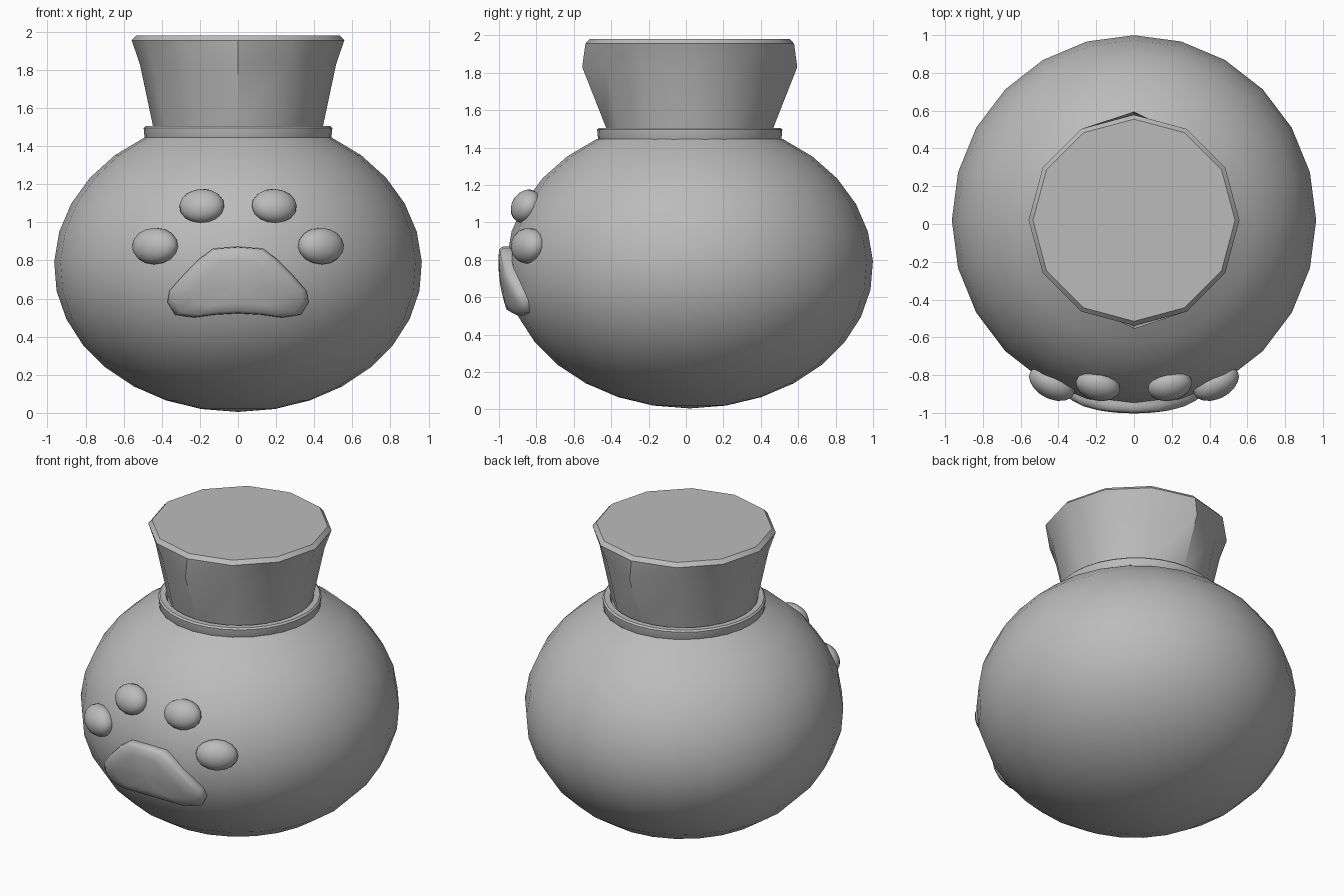
import bpy
import bmesh
import math
from mathutils import Vector, Matrix

if "Cube" in bpy.data.objects:
    bpy.data.objects.remove(bpy.data.objects["Cube"], do_unlink=True)

grey = bpy.data.materials.new("stone_grey")
grey.use_nodes = True
grey.diffuse_color = (0.5, 0.5, 0.5, 1)
grey.node_tree.nodes["Principled BSDF"].inputs["Base Color"].default_value = (0.5, 0.5, 0.5, 1)

CY, RX, RY = 0.02, 0.965, 0.98       # body centre and radii
MID, LOW, HIGH = 0.765, 0.76, 0.79


def finish(name, bm, angle=35):
    bmesh.ops.remove_doubles(bm, verts=bm.verts, dist=0.0005)
    bmesh.ops.recalc_face_normals(bm, faces=bm.faces)
    mesh = bpy.data.meshes.new(name)
    bm.to_mesh(mesh)
    bm.free()
    mesh.materials.append(grey)
    obj = bpy.data.objects.new(name, mesh)
    bpy.context.collection.objects.link(obj)
    bpy.ops.object.select_all(action='DESELECT')
    obj.select_set(True)
    bpy.context.view_layer.objects.active = obj
    bpy.ops.object.shade_smooth_by_angle(angle=math.radians(angle))
    return obj


def bridge(bm, rings):
    for a, b in zip(rings, rings[1:]):
        for i in range(len(a)):
            j = (i + 1) % len(a)
            bm.faces.new((a[i], a[j], b[j], b[i]))


def lathe(profile, sides, sx=1.0, sy=1.0):
    bm = bmesh.new()
    rings = []
    for r, z in profile:
        turn = [math.tau * i / sides for i in range(sides)]
        rings.append([bm.verts.new((r * sx * math.cos(t), CY + r * sy * math.sin(t), z))
                      for t in turn])
    bridge(bm, rings)
    return bm


def front_y(x, z):
    """Depth of the body's front surface."""
    h = HIGH if z > MID else LOW
    return CY - RY * math.sqrt(max(0, 1 - ((z - MID) / h) ** 2 - (x / RX) ** 2))


def front_normal(x, z):
    h = HIGH if z > MID else LOW
    return Vector((x / RX ** 2, (front_y(x, z) - CY) / RY ** 2, (z - MID) / h ** 2)).normalized()


# Round body, open under the collar
profile = []
for i in range(14):
    a = math.radians(-90 + 149.5 * i / 13)
    profile.append((math.cos(a), MID + math.sin(a) * (HIGH if a > 0 else LOW)))
finish("jar_body", lathe(profile, 24, RX, RY))

# Collar around the neck
finish("neck_collar", lathe([(0.47, 1.40), (0.49, 1.44), (0.495, 1.495), (0.485, 1.505),
                             (0.45, 1.505), (0.44, 1.48), (0, 1.48)], 32))

# Flared stopper, bulging slightly at its front and back corners
bm = lathe([(0, 1.45), (0.435, 1.45), (0.445, 1.5), (0.515, 1.83),
            (0.558, 1.955), (0.535, 1.98), (0, 1.98)], 12)
for v in bm.verts:
    if abs(v.co.z - 1.83) < 0.01 and abs(v.co.x) < 0.01:
        v.co.y = CY + math.copysign(0.575, v.co.y)
finish("stopper", bm)

# Four toe pads
for side, word in ((1, "left"), (-1, "right")):
    for kind, x, z, size in (("inner", 0.19, 1.085, (0.12, 0.095, 0.075)),
                             ("outer", 0.435, 0.875, (0.13, 0.097, 0.08))):
        n = front_normal(side * x, z)
        across = Vector((0, 0, 1)).cross(n).normalized()
        up = n.cross(across)
        frame = Matrix((across, up, n)).transposed().to_4x4()
        place = Matrix.Translation((side * x, front_y(side * x, z), z))
        bm = bmesh.new()
        bmesh.ops.create_uvsphere(bm, u_segments=16, v_segments=10, radius=1,
                                  matrix=place @ frame @ Matrix.Diagonal((*size, 1)))
        finish(word + "_" + kind + "_toe_pad", bm, 60)

# Main paw pad, wrapped over the body
half = [(0.13, 0.862), (0.20, 0.81), (0.29, 0.72), (0.36, 0.64),
        (0.37, 0.58), (0.33, 0.515), (0.23, 0.5), (0.12, 0.515)]
outline = [(0, 0.872)] + half + [(0, 0.522)] + [(-x, z) for x, z in reversed(half)]
bm = bmesh.new()
rings = []
for scale, lift in ((0.97, -0.03), (1, 0.012), (0.98, 0.034), (0.91, 0.046),
                    (0.65, 0.044), (0.35, 0.042), (0, 0.042)):
    ring = []
    for x, z in outline:
        px, pz = x * scale, 0.67 + (z - 0.67) * scale
        ring.append(bm.verts.new((px, front_y(px, pz) - lift, pz)))
    rings.append(ring)
bridge(bm, rings)
finish("main_paw_pad", bm, 60)
